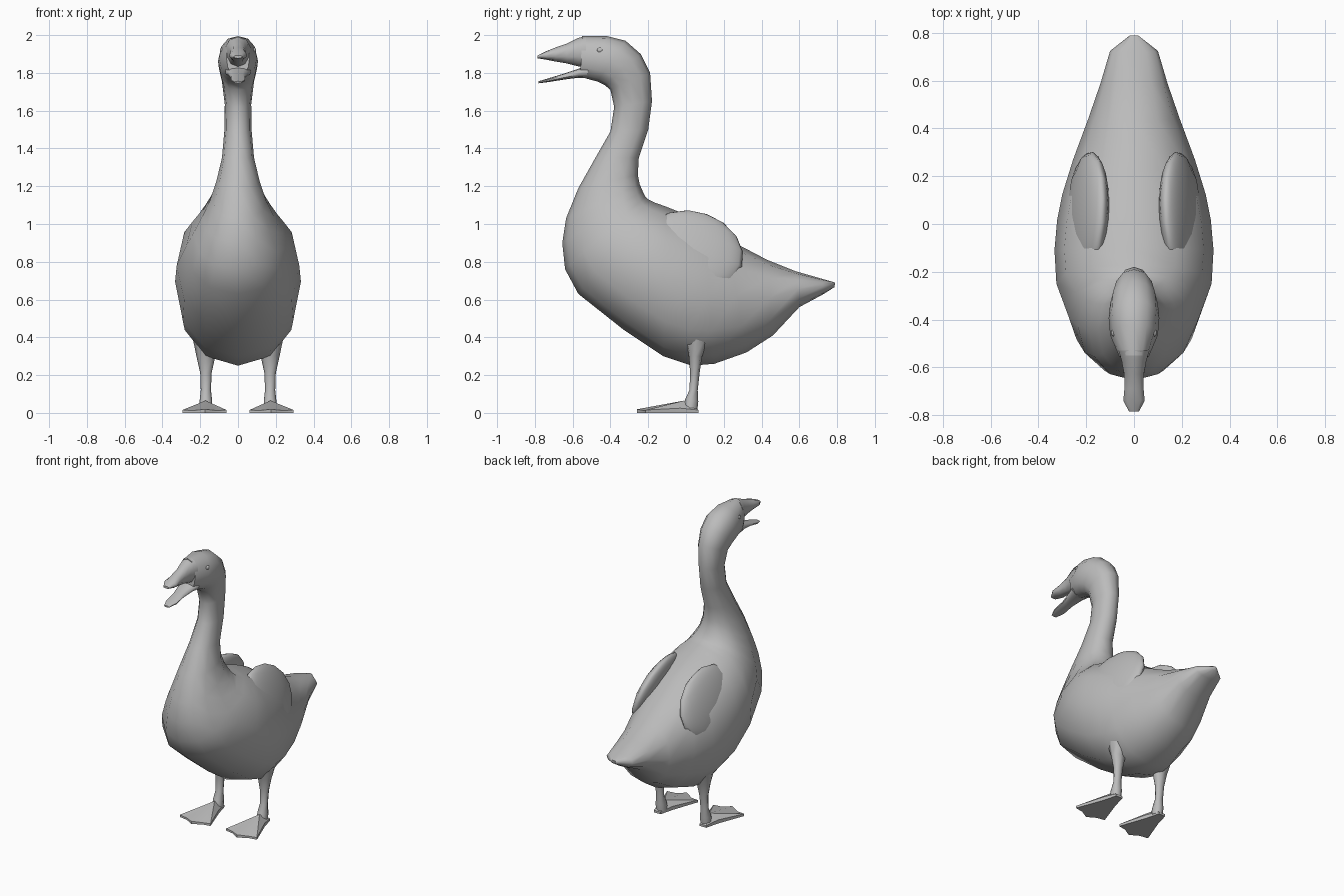
import bpy, bmesh, math
from mathutils import Vector

grey = bpy.data.materials.new("plain_grey")
grey.diffuse_color = (0.5, 0.5, 0.5, 1)


def finish(name, bm, angle=60):
    bmesh.ops.recalc_face_normals(bm, faces=bm.faces)
    me = bpy.data.meshes.new(name)
    bm.to_mesh(me)
    bm.free()
    ob = bpy.data.objects.new(name, me)
    bpy.context.collection.objects.link(ob)
    me.materials.append(grey)
    bpy.ops.object.select_all(action='DESELECT')
    bpy.context.view_layer.objects.active = ob
    ob.select_set(True)
    bpy.ops.object.shade_smooth_by_angle(angle=math.radians(angle))
    return ob


def spow(v, p):
    return math.copysign(abs(v) ** p, v)


def loft(name, rings, x=0.0, n=12, p=0.92, angle=60):
    """Rings are (y, z) on one edge, (y, z) on the other edge, half width."""
    bm = bmesh.new()
    loops = []
    for y1, z1, y2, z2, w in rings:
        a, b = Vector((x, y1, z1)), Vector((x, y2, z2))
        loop = []
        for i in range(n):
            t = 2 * math.pi * i / n
            c, s = spow(math.cos(t), p), spow(math.sin(t), p)
            loop.append(bm.verts.new((a + b) / 2 + (a - b) / 2 * c + Vector((w * s, 0, 0))))
        loops.append(loop)
    for l, m in zip(loops, loops[1:]):
        for i in range(n):
            j = (i + 1) % n
            bm.faces.new((l[i], l[j], m[j], m[i]))
    bm.faces.new(loops[0])
    bm.faces.new(loops[-1])
    return finish(name, bm, angle)


# Body, neck and head: tail to face, back edge then belly edge
loft("body_neck_head", [
    (0.79, 0.69, 0.785, 0.665, 0.02),
    (0.72, 0.71, 0.73, 0.63, 0.10),
    (0.58, 0.75, 0.60, 0.56, 0.14),
    (0.43, 0.81, 0.46, 0.41, 0.19),
    (0.22, 0.92, 0.32, 0.32, 0.255),
    (0.10, 1.00, 0.15, 0.26, 0.30),
    (0.00, 1.05, 0.03, 0.25, 0.322),
    (-0.10, 1.09, -0.12, 0.30, 0.333),
    (-0.17, 1.115, -0.33, 0.44, 0.325),
    (-0.20, 1.13, -0.57, 0.63, 0.275),
    (-0.215, 1.145, -0.64, 0.76, 0.235),
    (-0.23, 1.175, -0.655, 0.90, 0.19),
    (-0.245, 1.21, -0.635, 1.03, 0.15),
    (-0.255, 1.26, -0.57, 1.19, 0.115),
    (-0.25, 1.35, -0.48, 1.35, 0.085),
    (-0.20, 1.50, -0.40, 1.49, 0.072),
    (-0.18, 1.65, -0.38, 1.62, 0.070),
    (-0.19, 1.80, -0.40, 1.71, 0.085),
    (-0.24, 1.90, -0.43, 1.735, 0.100),
    (-0.32, 1.97, -0.47, 1.755, 0.106),
    (-0.42, 1.995, -0.51, 1.765, 0.100),
    (-0.55, 1.995, -0.56, 1.78, 0.062),
])

# Open bill
loft("upper_bill", [
    (-0.53, 1.995, -0.53, 1.83, 0.068),
    (-0.57, 1.985, -0.57, 1.835, 0.055),
    (-0.63, 1.955, -0.63, 1.85, 0.043),
    (-0.69, 1.935, -0.69, 1.86, 0.042),
    (-0.74, 1.915, -0.74, 1.87, 0.047),
    (-0.785, 1.893, -0.785, 1.877, 0.022),
], n=10)
loft("lower_bill", [
    (-0.52, 1.84, -0.52, 1.772, 0.070),
    (-0.57, 1.822, -0.57, 1.774, 0.055),
    (-0.65, 1.795, -0.65, 1.764, 0.040),
    (-0.73, 1.771, -0.73, 1.751, 0.040),
    (-0.78, 1.756, -0.78, 1.745, 0.020),
], n=10)


def ellipsoid(name, loc, size, turn=(0, 0, 0), seg=16):
    bm = bmesh.new()
    bmesh.ops.create_uvsphere(bm, u_segments=seg, v_segments=seg // 2, radius=1)
    ob = finish(name, bm)
    ob.location, ob.scale, ob.rotation_euler = loc, size, turn
    return ob


for side, s in (("right", 1), ("left", -1)):
    # Folded wing bulging from the upper flank
    ellipsoid("wing_" + side, (s * 0.195, 0.04, 0.86), (0.065, 0.27, 0.215),
              (-0.35, -s * 0.30, s * 0.10))
    ellipsoid("eye_" + side, (s * 0.086, -0.455, 1.92), (0.010, 0.017, 0.014), seg=8)

    # Leg, flaring into the thigh
    loft("leg_" + side, [
        (0.14, 0.42, -0.03, 0.42, 0.075),
        (0.085, 0.30, 0.015, 0.30, 0.050),
        (0.072, 0.21, 0.022, 0.21, 0.030),
        (0.062, 0.12, 0.018, 0.12, 0.027),
        (0.065, 0.06, -0.005, 0.07, 0.033),
        (0.060, 0.012, -0.02, 0.012, 0.035),
    ], x=s * 0.17, n=8)

    # Webbed foot: fan with raised toe ridges
    bm = bmesh.new()
    top, low = [], []
    rim = [(-0.025, 0.065, 0.02), (-0.05, -0.03, 0.03), (-0.115, -0.215, 0.02),
           (-0.06, -0.225, 0.018), (0, -0.26, 0.024), (0.06, -0.225, 0.018),
           (0.12, -0.215, 0.02), (0.05, -0.03, 0.03), (0.025, 0.065, 0.02)]
    for x, y, z in rim:
        top.append(bm.verts.new((s * (0.175 + x), y, z)))
        low.append(bm.verts.new((s * (0.175 + x), y, 0.005)))
    ankle = bm.verts.new((s * 0.172, -0.01, 0.07))
    for i in range(len(rim)):
        j = (i + 1) % len(rim)
        bm.faces.new((top[i], top[j], ankle))
        bm.faces.new((top[i], low[i], low[j], top[j]))
    bm.faces.new(low)
    bmesh.ops.translate(bm, verts=bm.verts, vec=(0, 0, -0.005))
    finish("foot_" + side, bm, 35)
